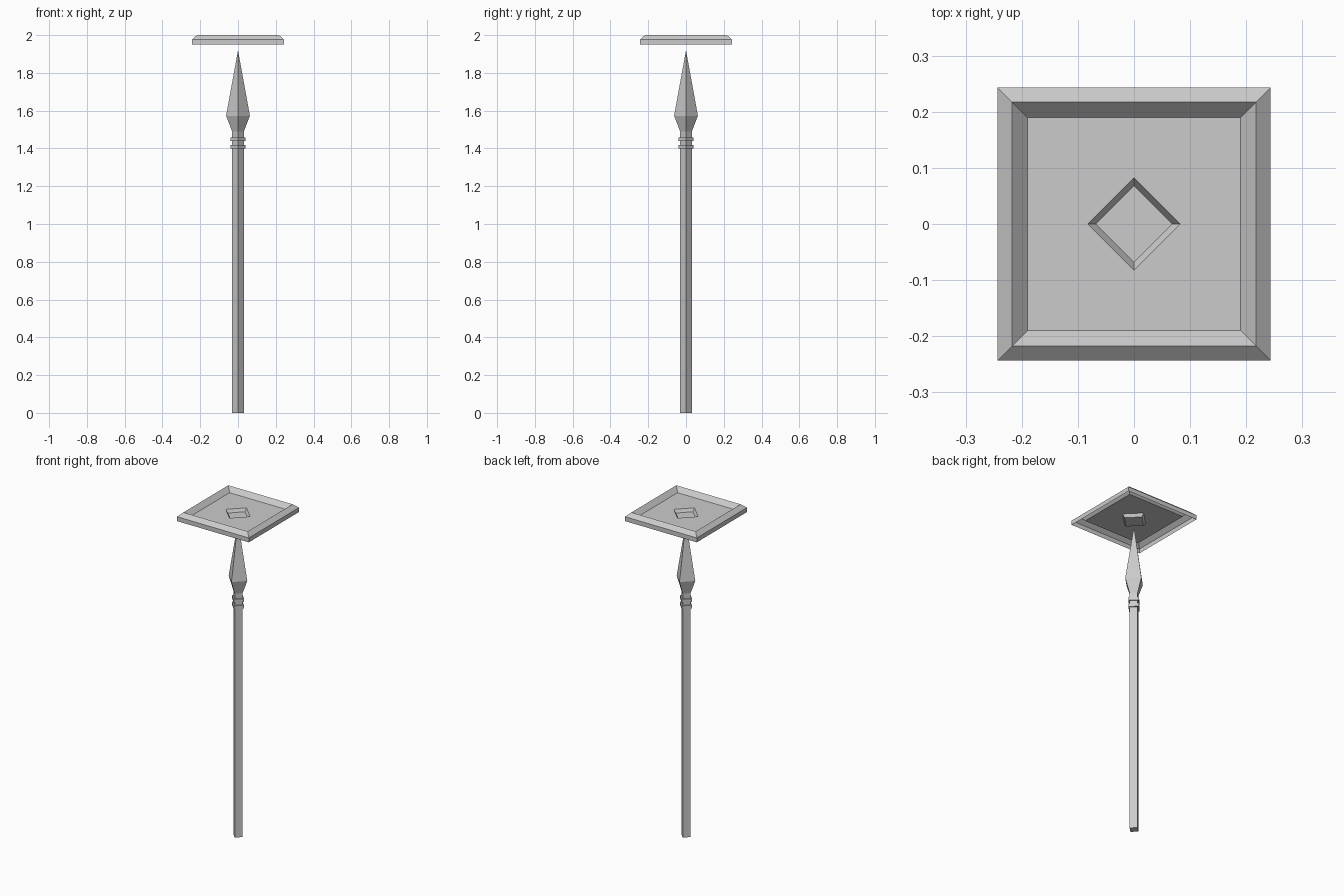
import bpy
from math import cos, sin, pi

if "Cube" in bpy.data.objects:
    bpy.data.objects.remove(bpy.data.objects["Cube"])


def square_loft(name, profile, turn, cap_start=False, cap_end=False):
    """Stack square rings given as (corner radius, z); radius 0 is a point."""
    verts, faces, rings = [], [], []
    for r, z in profile:
        n = 1 if r == 0 else 4
        rings.append([len(verts) + i for i in range(n)])
        for i in range(n):
            a = turn + i * pi / 2
            verts.append((r * cos(a), r * sin(a), z))
    for lo, hi in zip(rings, rings[1:]):
        for i in range(4):
            j = (i + 1) % 4
            if len(hi) == 1:
                faces.append((lo[i], lo[j], hi[0]))
            else:
                faces.append((lo[i], lo[j], hi[j], hi[i]))
    if cap_start:
        faces.append(tuple(reversed(rings[0])))
    if cap_end:
        faces.append(tuple(rings[-1]))
    mesh = bpy.data.meshes.new(name)
    mesh.from_pydata(verts, [], faces)
    ob = bpy.data.objects.new(name, mesh)
    bpy.context.collection.objects.link(ob)
    return ob


# Square pole, turned so an edge faces the front
square_loft("pole", [(0.031, 0), (0.031, 1.5)], 0, cap_start=True)

# Two collars below the spear tip
for i, z in enumerate((1.40, 1.44)):
    square_loft(f"collar_{i + 1}", [(0.041, z), (0.041, z + 0.019)], 0, True, True)

# Four-sided spear tip
square_loft("spear_tip", [(0.031, 1.49), (0.063, 1.573), (0, 1.92)], 0)

# Floating plate: thin raised rim around a sunken floor
d = 2 ** 0.5
plate = square_loft("plate_rim", [(0.243 * d, 1.95), (0.243 * d, 1.977),
                                  (0.217 * d, 2.0), (0.19 * d, 1.972)], pi / 4)

# Plate floor with a sunken diamond: square edge joined to the diamond's corners
z = 1.972
outer = [(0.19 * d * cos(pi / 4 + i * pi / 2), 0.19 * d * sin(pi / 4 + i * pi / 2), z) for i in range(4)]
inner = [(0.082 * cos(i * pi / 2), 0.082 * sin(i * pi / 2), z) for i in range(4)]
faces = []
for i in range(4):
    j = (i + 1) % 4
    faces.append((4 + i, outer_i := i, 4 + j))
    faces.append((outer_i, j, 4 + j))
mesh = bpy.data.meshes.new("plate_floor")
mesh.from_pydata(outer + inner, [], faces)
bpy.context.collection.objects.link(bpy.data.objects.new("plate_floor", mesh))

# Diamond recess with sloped walls
square_loft("diamond_recess", [(0.082, z), (0.068, 1.953)], 0, cap_end=True)
